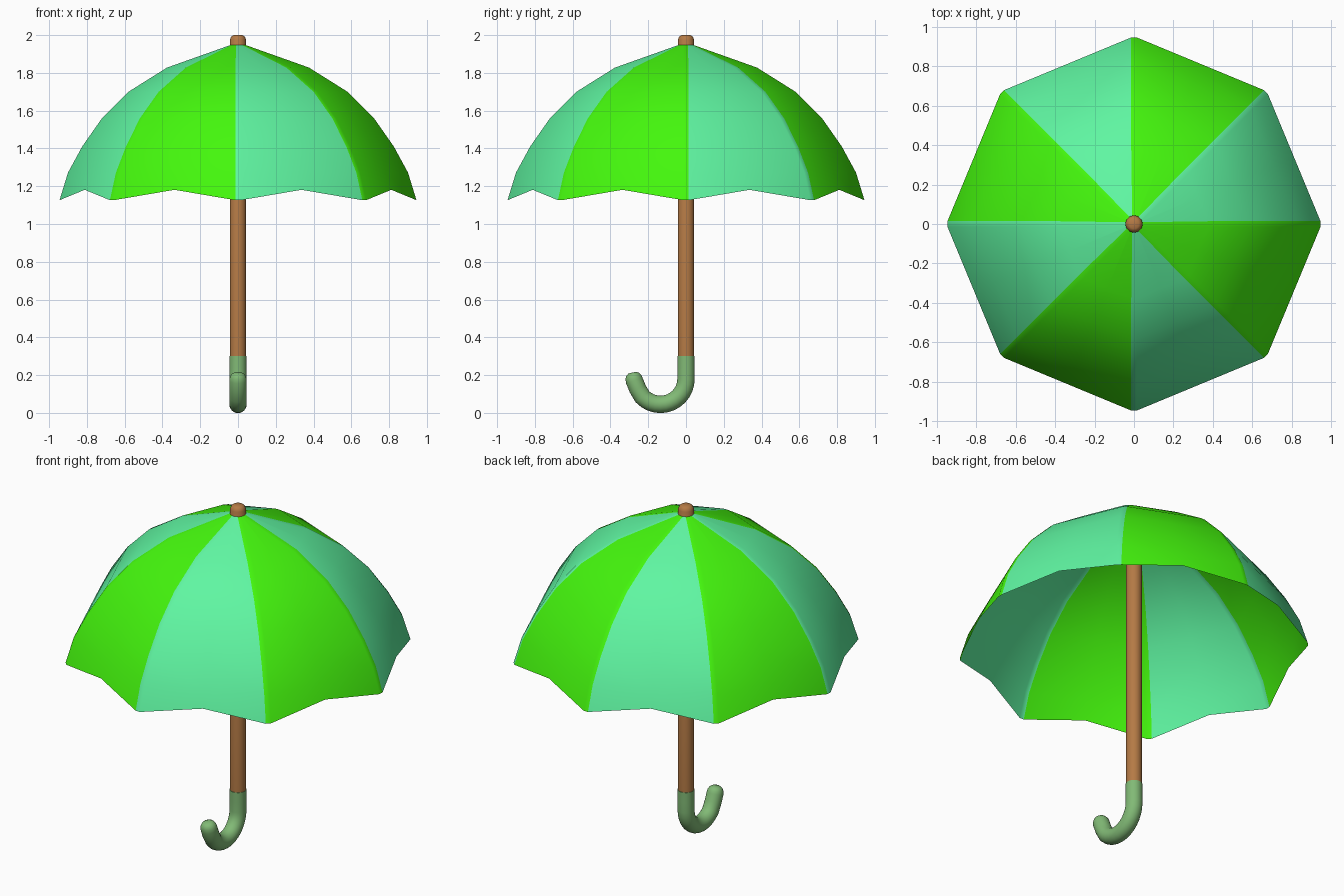
import bpy, bmesh, math
from mathutils import Vector

if "Cube" in bpy.data.objects:
    bpy.data.objects.remove(bpy.data.objects["Cube"])


def material(name, rgb):
    m = bpy.data.materials.new(name)
    m.diffuse_color = (*rgb, 1)
    m.use_nodes = True
    m.node_tree.nodes["Principled BSDF"].inputs["Base Color"].default_value = m.diffuse_color
    return m


def finish(bm, name, mats, angle):
    me = bpy.data.meshes.new(name)
    bm.to_mesh(me)
    bm.free()
    ob = bpy.data.objects.new(name, me)
    bpy.context.collection.objects.link(ob)
    for m in mats:
        me.materials.append(m)
    bpy.ops.object.select_all(action='DESELECT')
    ob.select_set(True)
    bpy.context.view_layer.objects.active = ob
    bpy.ops.object.shade_smooth_by_angle(angle=math.radians(angle))
    return ob


def tube(name, path, mat, sides=24):
    """Sweep a circle along (y, z, radius) points, capping both ends."""
    bm = bmesh.new()
    rings = []
    for i, (y, z, r) in enumerate(path):
        a, b = path[max(i - 1, 0)], path[min(i + 1, len(path) - 1)]
        t = Vector((0, b[0] - a[0], b[1] - a[1])).normalized()
        n = Vector((0, -t.z, t.y))
        rings.append([bm.verts.new(Vector((r * math.cos(q), y, z)) + n * r * math.sin(q))
                      for q in (math.tau * k / sides for k in range(sides))])
    for a, b in zip(rings, rings[1:]):
        for k in range(sides):
            j = (k + 1) % sides
            bm.faces.new((a[k], a[j], b[j], b[k]))
    bm.faces.new(rings[0])
    bm.faces.new(rings[-1])
    bmesh.ops.recalc_face_normals(bm, faces=bm.faces)
    return finish(bm, name, [mat], 40)


teal = material("teal", (0.115, 0.92, 0.36))
green = material("green", (0.058, 0.93, 0.004))
wood = material("wood", (0.46, 0.195, 0.06))
sage = material("sage", (0.22, 0.49, 0.18))

# Canopy: eight panels, each rib a narrow strip, lower edge arched between ribs
profile = [(0.03, 1.951), (0.376, 1.828), (0.58, 1.70), (0.72, 1.56),
           (0.825, 1.41), (0.90, 1.272), (0.945, 1.126)]
bm = bmesh.new()
rows = []
for row, (r, z) in enumerate(profile):
    edges = []
    w = min(0.014, r * 0.3)
    for k in range(8):
        a = k * math.pi / 4
        out, side = Vector((math.cos(a), math.sin(a), 0)), Vector((-math.sin(a), math.cos(a), 0))
        edges.append([out * r + side * s * w + Vector((0, 0, z)) for s in (-1, 1)])
    ring = []
    for k in range(8):
        mid = (edges[k][1] + edges[(k + 1) % 8][0]) / 2
        if row == len(profile) - 1:
            mid.z += 0.055
        ring += [bm.verts.new(p) for p in (*edges[k], mid)]
    rows.append(ring)
for top, low in zip(rows, rows[1:]):
    for c in range(24):
        d = (c + 1) % 24
        f = bm.faces.new((top[c], low[c], low[d], top[d]))
        k = c // 3
        a = k * math.pi / 4
        # the rib strip takes its colour from one neighbouring panel
        clockwise = c % 3 == 0 and math.sin(a) + math.cos(a) > 0.01
        f.material_index = (k - clockwise) % 2
finish(bm, "canopy", [teal, green], 50)

# Shaft with a rounded tip
tube("shaft", [(0, 0.28, 0.043), (0, 1.975, 0.043), (0, 1.992, 0.036), (0, 2.0, 0.024)], wood)

# Hooked handle with a rounded end
hook = [(0, 0.30, 0.0455), (0, 0.24, 0.0455)]
for i in range(13):
    q = -math.radians(135) * i / 12
    hook.append((-0.135 + 0.135 * math.cos(q), 0.18 + 0.135 * math.sin(q), 0.046))
hook += [(-0.256, 0.128, 0.046), (-0.274, 0.172, 0.046), (-0.279, 0.190, 0.043),
         (-0.283, 0.204, 0.035), (-0.285, 0.213, 0.02)]
tube("handle", hook, sage)
